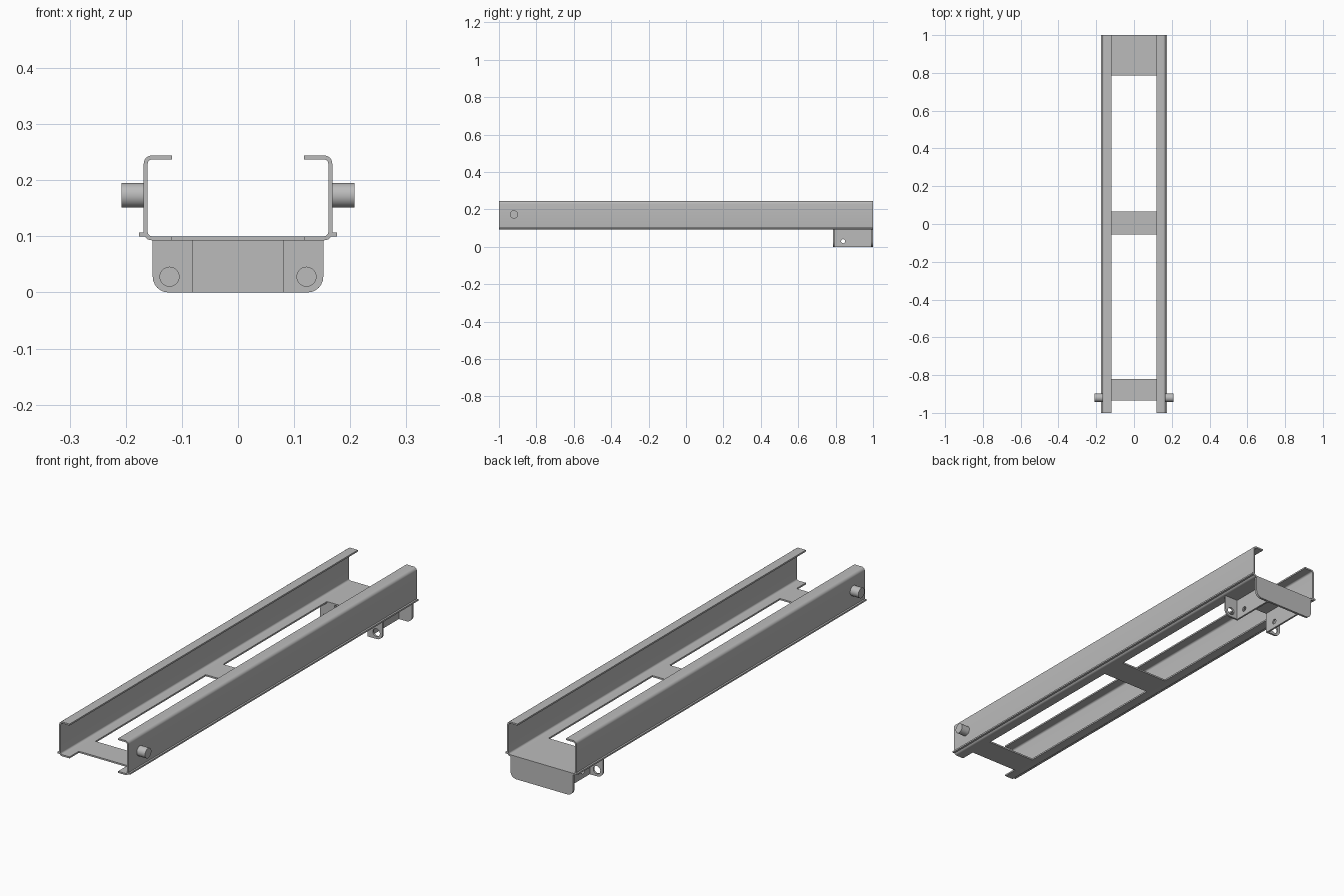
import bpy, bmesh, math
from mathutils import Vector

cube = bpy.data.objects.get("Cube")
if cube:
    bpy.data.objects.remove(cube, do_unlink=True)

steel = bpy.data.materials.new("grey steel")
steel.use_nodes = True
steel.diffuse_color = (0.5, 0.5, 0.5, 1)
bsdf = next(n for n in steel.node_tree.nodes if n.type == 'BSDF_PRINCIPLED')
bsdf.inputs["Base Color"].default_value = (0.5, 0.5, 0.5, 1)


def rounded(points, steps=6):
    """Outline from (u, v) or (u, v, radius) square corners."""
    out = []
    for i, p in enumerate(points):
        c = Vector(p[:2])
        if len(p) == 2:
            out.append(c)
            continue
        a = (Vector(points[i - 1][:2]) - c).normalized() * p[2]
        b = (Vector(points[(i + 1) % len(points)][:2]) - c).normalized() * p[2]
        for k in range(steps + 1):
            t = math.pi / 2 * k / steps
            out.append(c + a * (1 - math.sin(t)) + b * (1 - math.cos(t)))
    return out


def circle(u, v, r, n=32):
    return [Vector((u + r * math.cos(math.tau * k / n),
                    v + r * math.sin(math.tau * k / n))) for k in range(n)]


def rect(u0, u1, v0, v1):
    return [Vector(p) for p in ((u0, v0), (u1, v0), (u1, v1), (u0, v1))]


def prism(name, axis, w0, w1, loops, mirror=False):
    """Extrude an outline (first loop) with holes (other loops) along an axis."""
    curve = bpy.data.curves.new(name, 'CURVE')
    curve.dimensions = '2D'
    curve.fill_mode = 'BOTH'
    curve.extrude = (w1 - w0) / 2
    for loop in loops:
        s = curve.splines.new('POLY')
        s.points.add(len(loop) - 1)
        for pt, co in zip(s.points, loop):
            pt.co = (co.x, co.y, 0, 1)
        s.use_cyclic_u = True
    temp = bpy.data.objects.new(name + " helper", curve)
    bpy.context.collection.objects.link(temp)
    dg = bpy.context.evaluated_depsgraph_get()
    mesh = bpy.data.meshes.new_from_object(temp.evaluated_get(dg))
    bpy.data.objects.remove(temp, do_unlink=True)

    bm = bmesh.new()
    bm.from_mesh(mesh)
    bmesh.ops.remove_doubles(bm, verts=bm.verts, dist=0.00005)
    for v in bm.verts:
        a, b, w = v.co.x, v.co.y, v.co.z + (w0 + w1) / 2
        v.co = {'x': (w, a, b), 'y': (a, w, b), 'z': (a, b, w)}[axis]
    bmesh.ops.recalc_face_normals(bm, faces=bm.faces)
    bm.to_mesh(mesh)
    bm.free()
    mesh.materials.clear()
    mesh.materials.append(steel)
    ob = bpy.data.objects.new(name, mesh)
    bpy.context.collection.objects.link(ob)
    bpy.ops.object.select_all(action='DESELECT')
    ob.select_set(True)
    bpy.context.view_layer.objects.active = ob
    bpy.ops.object.shade_smooth_by_angle(angle=math.radians(30))
    if mirror:
        ob.modifiers.new("Mirror", 'MIRROR').use_axis[0] = True
    return ob


# Side rails: C channels open towards the middle
INNER, OUTER, LOW, HIGH, T = 0.118, 0.168, 0.093, 0.244, 0.007
channel = rounded([
    (INNER, LOW), (OUTER, LOW, 0.014), (OUTER, HIGH, 0.014), (INNER, HIGH),
    (INNER, HIGH - T), (OUTER - T, HIGH - T, 0.008),
    (OUTER - T, LOW + T, 0.008), (INNER, LOW + T)])
prism("side_rails", 'y', -1, 1, [channel], mirror=True)

# Thin lip along the outer foot of each rail
prism("rail_lips", 'y', -1, 1, [rect(OUTER - 0.002, 0.176, 0.1, 0.107)], mirror=True)

# Cross plates joining the lower flanges
for name, y0, y1 in (("front_cross_plate", -0.935, -0.82),
                     ("middle_cross_plate", -0.055, 0.065),
                     ("rear_cross_plate", 0.785, 1)):
    prism(name, 'z', LOW, LOW + T, [rect(-INNER, INNER, y0, y1)])

# Pivot pins on the outer walls
prism("pivot_pins", 'x', OUTER - 0.003, 0.208, [circle(-0.92, 0.173, 0.022)], mirror=True)

# Rear bracket: end plate, side webs and drilled front tabs
HALF, WEB = 0.152, 0.088
end_plate = rounded([(-HALF, LOW), (-HALF, 0, 0.028), (HALF, 0, 0.028), (HALF, LOW)])
prism("bracket_end_plate", 'y', 0.99, 1, [end_plate])
prism("bracket_webs", 'x', WEB - 0.008, WEB,
      [rect(0.785, 0.99, 0, LOW), circle(0.84, 0.03, 0.011)], mirror=True)
tab = rounded([(WEB, LOW), (WEB, 0), (HALF, 0, 0.028), (HALF, LOW)])
prism("bracket_tabs", 'y', 0.785, 0.793, [tab, circle(0.122, 0.028, 0.017)], mirror=True)
